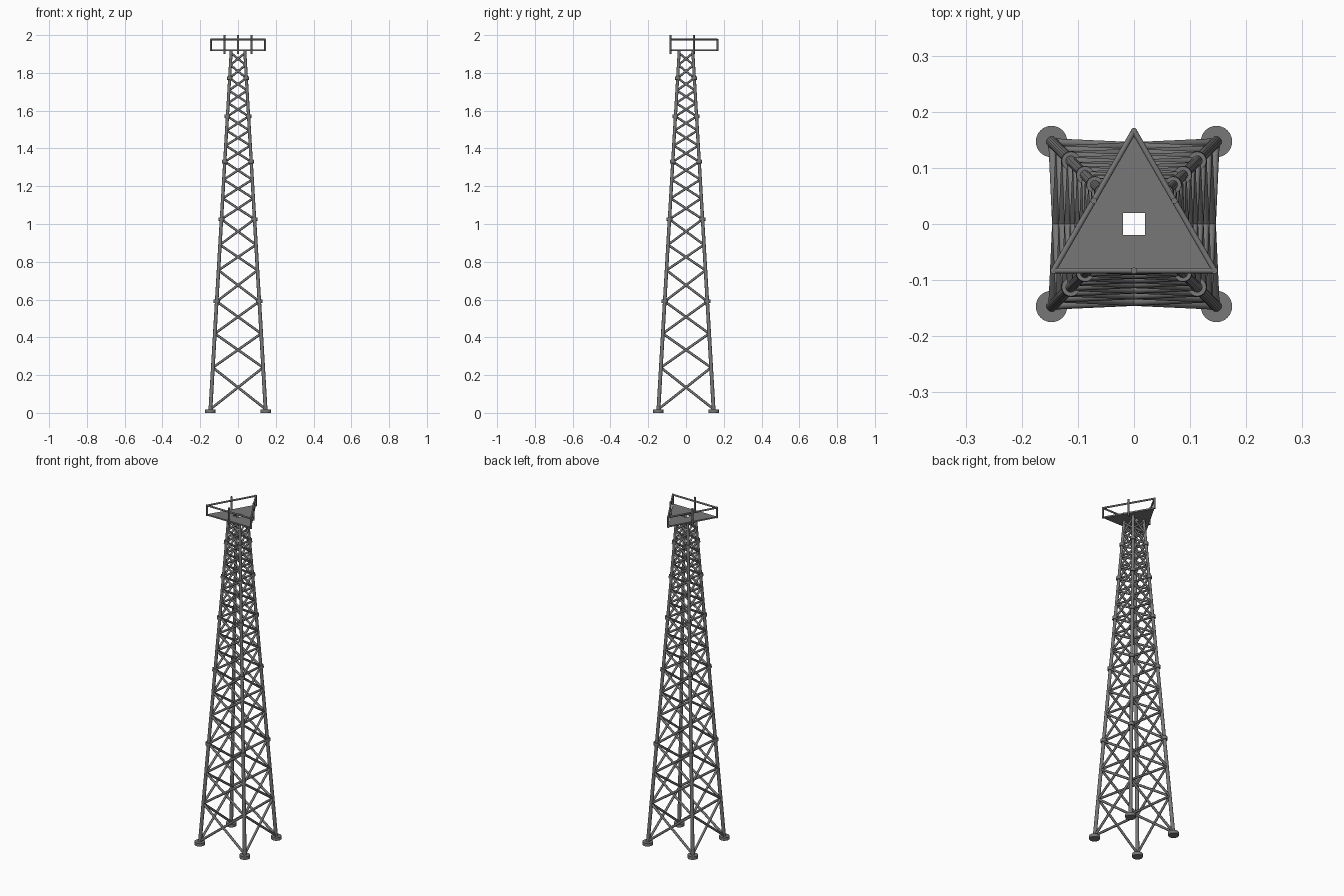
import bpy, bmesh, math
from mathutils import Vector

if "Cube" in bpy.data.objects:
    bpy.data.objects.remove(bpy.data.objects["Cube"])

mat = bpy.data.materials.new("dark grey steel")
mat.diffuse_color = (0.185, 0.185, 0.185, 1)
mat.use_nodes = True
mat.node_tree.nodes["Principled BSDF"].inputs["Base Color"].default_value = mat.diffuse_color


def finish(bm, name, smooth=True):
    mesh = bpy.data.meshes.new(name)
    bmesh.ops.recalc_face_normals(bm, faces=bm.faces)
    for f in bm.faces:
        f.smooth = smooth and len(f.verts) == 4
    for e in bm.edges:
        if len(e.link_faces) == 2 and e.calc_face_angle() > math.radians(50):
            e.smooth = False
    bm.to_mesh(mesh)
    bm.free()
    mesh.materials.append(mat)
    ob = bpy.data.objects.new(name, mesh)
    bpy.context.collection.objects.link(ob)
    return ob


def tube(bm, a, b, r1, r2=None, n=12):
    """Capped round bar from a to b."""
    a, b = Vector(a), Vector(b)
    d = b - a
    m = d.to_track_quat('Z', 'Y').to_matrix().to_4x4()
    m.translation = (a + b) / 2
    bmesh.ops.create_cone(bm, cap_ends=True, segments=n, radius1=r1,
                          radius2=r1 if r2 is None else r2, depth=d.length, matrix=m)


TOP = 1.915
corners = [(-1, -1), (1, -1), (1, 1), (-1, 1)]


def half(z):           # half width of the tower at height z
    return 0.147 - (0.147 - 0.036) * z / TOP


def leg_r(z):          # leg radius at height z
    return 0.0102 - 0.0022 * z / TOP


def leg_pt(c, z):
    return Vector((c[0] * half(z), c[1] * half(z), z))


# Legs
bm = bmesh.new()
for c in corners:
    tube(bm, leg_pt(c, 0.01), leg_pt(c, TOP), leg_r(0), leg_r(TOP), 16)
finish(bm, "legs")

# Round feet
bm = bmesh.new()
for c in corners:
    x, y, _ = leg_pt(c, 0)
    tube(bm, (x, y, 0), (x, y, 0.018), 0.028, n=24)
finish(bm, "feet")

# Flanges joining the leg sections
bm = bmesh.new()
for z in (0.59, 1.025, 1.33, 1.57, 1.772):
    for c in corners:
        tube(bm, leg_pt(c, z - 0.009), leg_pt(c, z + 0.009), leg_r(z) * 1.75, n=16)
finish(bm, "leg_flanges")

# Crossed braces on all four sides
levels = [0.02, 0.24, 0.42, 0.59, 0.755, 0.89, 1.025, 1.136, 1.235, 1.33,
          1.415, 1.495, 1.57, 1.64, 1.707, 1.772, 1.842, 1.905]
bm = bmesh.new()
for z0, z1 in zip(levels, levels[1:]):
    r = 0.0068 - 0.001 * z0 / TOP
    for i in range(4):
        p, q = corners[i], corners[(i + 1) % 4]
        tube(bm, leg_pt(p, z0), leg_pt(q, z1), r, n=8)
        tube(bm, leg_pt(q, z0), leg_pt(p, z1), r, n=8)
finish(bm, "cross_braces")

# Triangular deck with a square hatch
R = 0.166
tri = [Vector((R * math.cos(math.radians(a)), R * math.sin(math.radians(a)), 0))
       for a in (90, 210, 330)]
hole = [(-0.02, -0.02), (0.02, -0.02), (0.02, 0.02), (-0.02, 0.02)]
bm = bmesh.new()
z0, z1 = 1.916, 1.924
edges = []
for loop in ([(v.x, v.y) for v in tri], hole):
    vs = [bm.verts.new((x, y, z0)) for x, y in loop]
    edges += [bm.edges.new((vs[i], vs[(i + 1) % len(vs)])) for i in range(len(vs))]
bmesh.ops.triangle_fill(bm, edges=edges, use_beauty=True)
ext = bmesh.ops.extrude_face_region(bm, geom=bm.faces[:], use_keep_orig=True)
for v in ext["geom"]:
    if isinstance(v, bmesh.types.BMVert):
        v.co.z = z1
finish(bm, "deck", smooth=False)

# Railing: upper rails with corner posts
bm = bmesh.new()
for i in range(3):
    a, b = tri[i], tri[(i + 1) % 3]
    tube(bm, a + Vector((0, 0, 1.976)), b + Vector((0, 0, 1.976)), 0.005)
    tube(bm, a + Vector((0, 0, 1.916)), a + Vector((0, 0, 1.98)), 0.0055)
finish(bm, "railing")

# Antenna rods at the middle of each side
bm = bmesh.new()
for i in range(3):
    m = (tri[i] + tri[(i + 1) % 3]) / 2
    tube(bm, m + Vector((0, 0, 1.9)), m + Vector((0, 0, 2.0)), 0.0055)
finish(bm, "antenna_rods")
